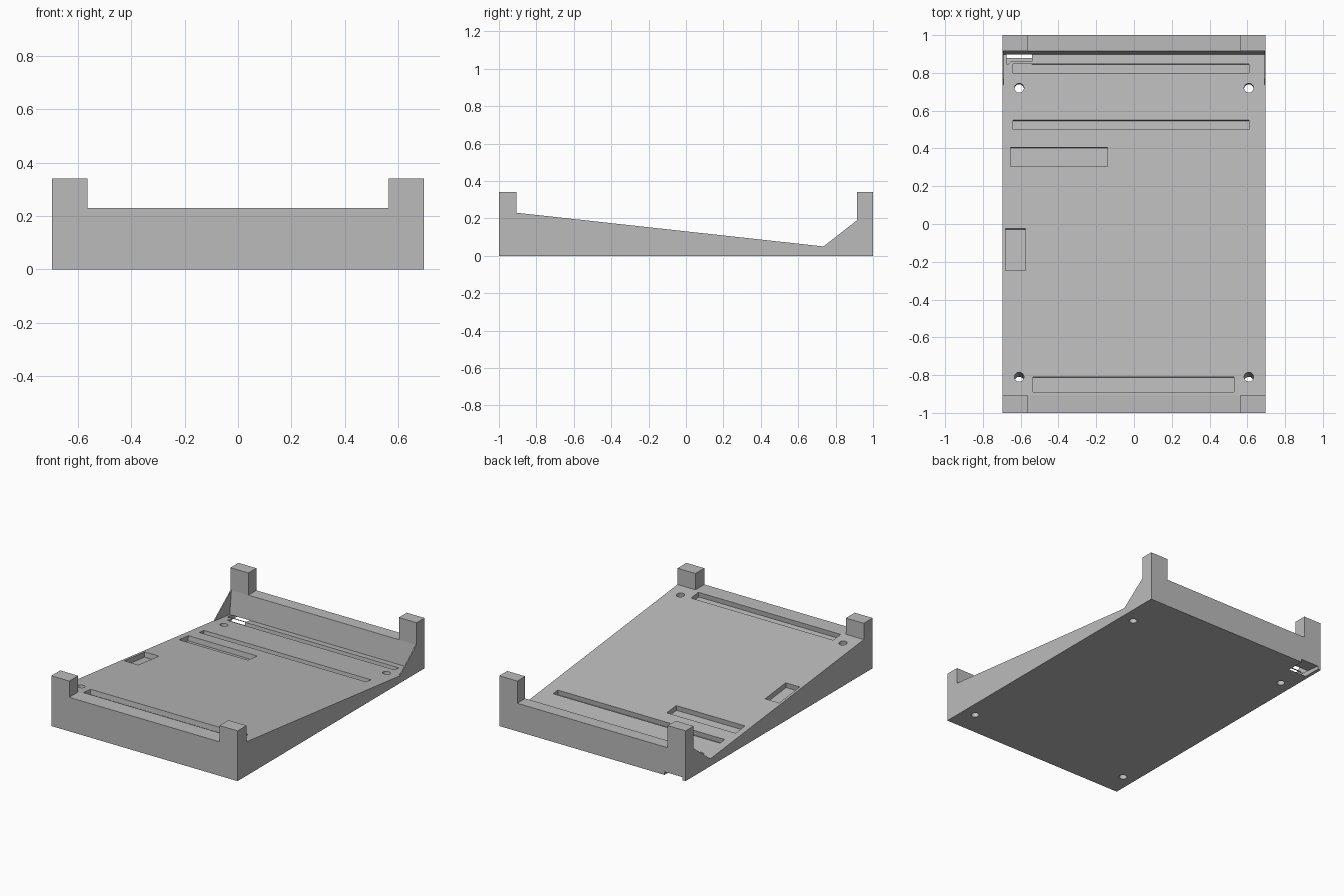
import bpy, bmesh, math
from mathutils import Vector, Matrix

cube = bpy.data.objects.get("Cube")
if cube:
    bpy.data.objects.remove(cube, do_unlink=True)

HALF_W = 0.697
POST_X = 0.563
SLOT_DEPTH = 0.034
FRONT_Y, FRONT_Z = -0.905, 0.23
LOW_Y, LOW_Z = 0.735, 0.05
SLOPE = (LOW_Z - FRONT_Z) / (LOW_Y - FRONT_Y)
TILT = math.atan(SLOPE)
NORMAL = Vector((0, -math.sin(TILT), math.cos(TILT)))


def floor_point(y, lift=0.0):
    """Point over the sloping floor, moved along the floor normal."""
    return Vector((0, y, FRONT_Z + SLOPE * (y - FRONT_Y))) + NORMAL * lift


def add_object(name, bm):
    bmesh.ops.recalc_face_normals(bm, faces=bm.faces[:])
    mesh = bpy.data.meshes.new(name)
    bm.to_mesh(mesh)
    bm.free()
    obj = bpy.data.objects.new(name, mesh)
    bpy.context.collection.objects.link(obj)
    return obj


def prism(name, profile, x0, x1):
    """Extrude a (y, z) profile along x."""
    bm = bmesh.new()
    face = bm.faces.new([bm.verts.new((x0, y, z)) for y, z in profile])
    made = bmesh.ops.extrude_face_region(bm, geom=[face])["geom"]
    verts = [v for v in made if isinstance(v, bmesh.types.BMVert)]
    bmesh.ops.translate(bm, verts=verts, vec=(x1 - x0, 0, 0))
    return add_object(name, bm)


def cut(target, cutter):
    cutter.hide_render = True
    mod = target.modifiers.new(cutter.name, 'BOOLEAN')
    mod.operation = 'DIFFERENCE'
    mod.solver = 'EXACT'
    mod.object = cutter
    bpy.context.view_layer.objects.active = target
    bpy.ops.object.modifier_apply(modifier=mod.name)
    bpy.data.objects.remove(cutter, do_unlink=True)


def slot(name, x0, x1, y0, y1):
    """Pocket with walls square to the sloping floor."""
    pts = [floor_point(y0, 0.05), floor_point(y1, 0.05),
           floor_point(y1, -SLOT_DEPTH), floor_point(y0, -SLOT_DEPTH)]
    return prism(name, [(p.y, p.z) for p in pts], x0, x1)


# Sloping body with end walls
base = prism("tilted_tray", [
    (-1, 0), (-1, 0.34), (FRONT_Y, 0.34), (FRONT_Y, FRONT_Z),
    (LOW_Y, LOW_Z), (0.915, 0.19), (0.915, 0.34), (1, 0.34), (1, 0)],
    -HALF_W, HALF_W)

# Floor continued to the back wall, leaving thin side gussets
corner = floor_point(0.897)
cut(base, prism("back_pocket", [
    (LOW_Y, LOW_Z), (corner.y, corner.z), (0.915, 0.19),
    (0.85, 0.3), (0.7, 0.3)], -0.69, 0.69))

# Gaps between the corner posts
for name, y0, y1, z in (("front_gap", -1.1, -0.8, FRONT_Z),
                        ("back_gap", 0.8, 1.1, 0.19)):
    cut(base, prism(name, [(y0, z), (y1, z), (y1, 0.5), (y0, 0.5)],
                    -POST_X, POST_X))

# Recesses in the floor
for args in (("back_slot", -0.64, 0.61, 0.80, 0.848),
             ("second_slot", -0.64, 0.61, 0.50, 0.55),
             ("wide_slot", -0.655, -0.14, 0.305, 0.405),
             ("side_slot", -0.68, -0.575, -0.245, -0.025),
             ("front_slot", -0.535, 0.53, -0.89, -0.81)):
    cut(base, slot(*args))

# Cable channel passing out under the back wall
top_a, top_b = floor_point(0.846), floor_point(1.1)
low_a, low_b = floor_point(0.846, -SLOT_DEPTH), floor_point(1.1, -SLOT_DEPTH)
cut(base, prism("cable_channel", [(p.y, p.z) for p in
                (top_a, top_b, low_b, low_a)], -0.675, -0.54))

# Screw holes square to the floor
for x in (-0.608, 0.608):
    for y in (-0.81, 0.72):
        bm = bmesh.new()
        bmesh.ops.create_cone(
            bm, cap_ends=True, segments=32, radius1=0.025, radius2=0.025,
            depth=0.8, matrix=Matrix.Translation(floor_point(y) + Vector((x, 0, 0)))
            @ Matrix.Rotation(TILT, 4, 'X'))
        cut(base, add_object("screw_hole", bm))

# Single grey material
grey = bpy.data.materials.new("plain_grey")
grey.use_nodes = True
colour = (0.5, 0.5, 0.5, 1)
grey.diffuse_color = colour
grey.node_tree.nodes["Principled BSDF"].inputs["Base Color"].default_value = colour
base.data.materials.clear()
base.data.materials.append(grey)
for poly in base.data.polygons:
    poly.material_index = 0
